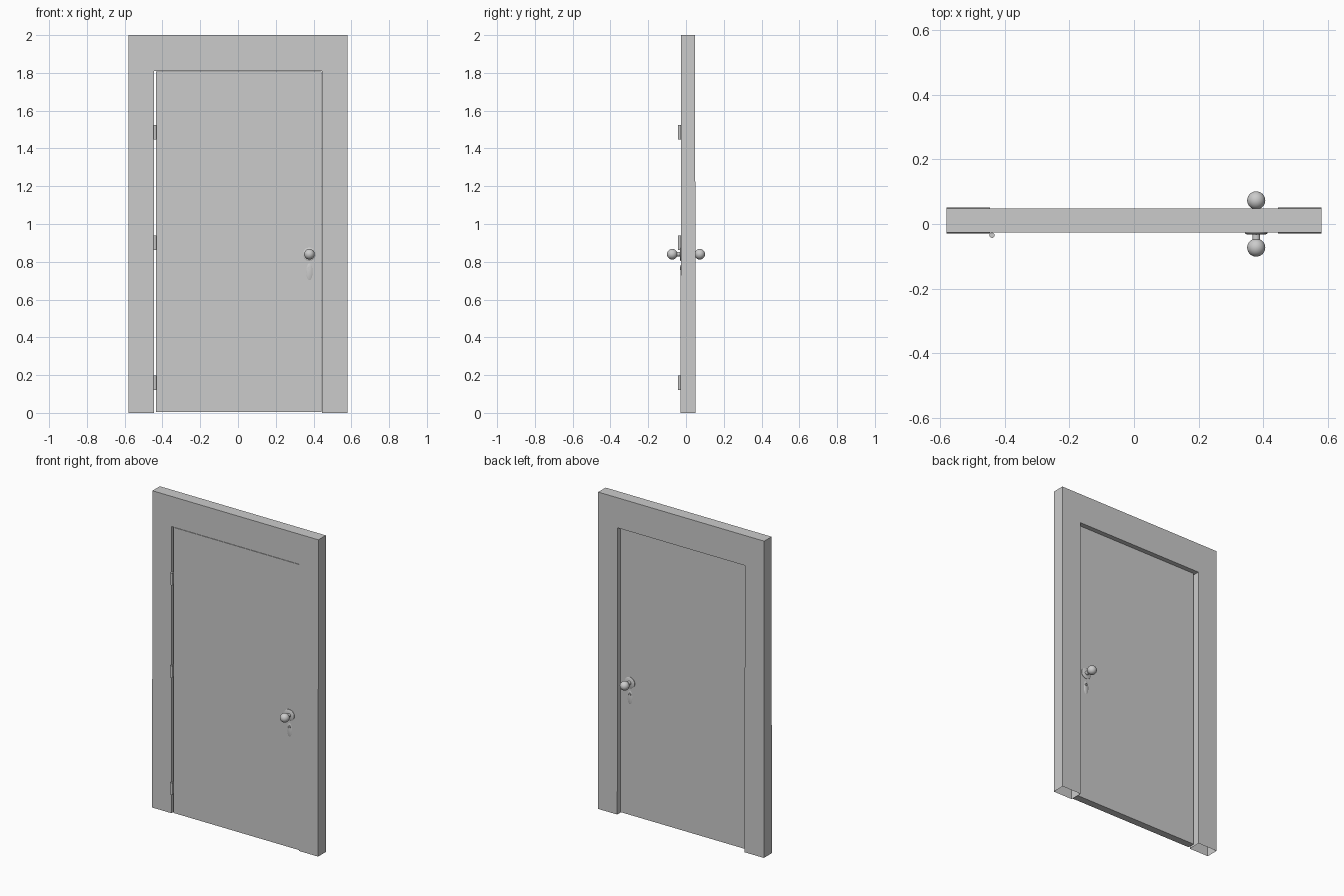
import bpy, bmesh, math
from mathutils import Matrix, Vector

if "Cube" in bpy.data.objects:
    bpy.data.objects.remove(bpy.data.objects["Cube"])

W, IN, TOP, HEAD = 0.58, 0.445, 2.0, 1.81      # frame half width, opening, heights
KX, KZ = 0.378, 0.84                           # knob position


def finish(name, bm, smooth=False):
    bmesh.ops.recalc_face_normals(bm, faces=bm.faces)
    me = bpy.data.meshes.new(name)
    bm.to_mesh(me)
    bm.free()
    ob = bpy.data.objects.new(name, me)
    bpy.context.collection.objects.link(ob)
    if smooth:
        bpy.context.view_layer.objects.active = ob
        ob.select_set(True)
        bpy.ops.object.shade_smooth_by_angle(angle=math.radians(35))
        ob.select_set(False)
    return ob


def box(name, x0, x1, y0, y1, z0, z1):
    bm = bmesh.new()
    bmesh.ops.create_cube(bm, size=1)
    for v in bm.verts:
        v.co = Vector(((x0 + x1) / 2 + v.co.x * (x1 - x0),
                       (y0 + y1) / 2 + v.co.y * (y1 - y0),
                       (z0 + z1) / 2 + v.co.z * (z1 - z0)))
    return finish(name, bm)


def lathe(name, profile, origin, side, steps=32, stretch=1.0):
    """Spin (radius, distance) points around the y axis; side = -1 front, 1 back."""
    bm = bmesh.new()
    vs = [bm.verts.new((r, 0, d)) for r, d in profile]
    es = [bm.edges.new(p) for p in zip(vs, vs[1:])]
    bmesh.ops.spin(bm, geom=vs + es, cent=(0, 0, 0), axis=(0, 0, 1),
                   angle=2 * math.pi, steps=steps, use_merge=True)
    bmesh.ops.remove_doubles(bm, verts=bm.verts, dist=1e-5)
    for v in bm.verts:
        x, y, d = v.co
        v.co = Vector(origin) + Vector((x, side * d, y * stretch))
    return finish(name, bm, True)


# Frame: hollow surround, legs flare slightly and are open at the bottom
bm = bmesh.new()
outline = [(-W, 0), (-W, HEAD), (-W, TOP), (W, TOP), (W, HEAD), (W, 0),
           (IN, 0), (IN, HEAD), (-IN, HEAD), (-IN, 0)]
front = [bm.verts.new((x, -0.029 if z == 0 else -0.026, z)) for x, z in outline]
back = [bm.verts.new((x, 0.051 if z == 0 else 0.048, z)) for x, z in outline]
for s in (front, back):
    for ids in ((0, 1, 8, 9), (1, 2, 3, 4, 7, 8), (4, 5, 6, 7)):
        bm.faces.new([s[i] for i in ids])
for i in range(10):
    if i not in (5, 9):
        j = (i + 1) % 10
        bm.faces.new((front[i], front[j], back[j], back[i]))
finish("door_frame", bm)

# Door leaf, flush at the front and recessed at the back
DF, DB = -0.026, 0.02
box("door_leaf", -0.433, 0.443, DF, DB, 0.004, 1.808)

# Hinges: pin barrel with a leaf reaching into the gap
for i, z in enumerate((0.16, 0.90, 1.485)):
    bm = bmesh.new()
    bmesh.ops.create_cone(bm, cap_ends=True, segments=16, radius1=0.008, radius2=0.008,
                          depth=0.076, matrix=Matrix.Translation((-0.439, -0.035, z)))
    finish(f"hinge_pin_{i}", bm, True)
    box(f"hinge_leaf_{i}", -0.441, -0.437, -0.033, 0.0, z - 0.036, z + 0.036)

# Knobs, stems, roses and keyhole plates on both sides
arc = [math.radians(-90 + 180 * i / 16) for i in range(17)]
ball = [(max(0, 0.028 * math.cos(a)), 0.028 * math.sin(a)) for a in arc]
for label, side, face in (("front", -1, DF), ("back", 1, DB)):
    lathe(f"knob_{label}", ball, (KX, side * 0.073, KZ), side)
    reach = 0.055 - abs(face)
    lathe(f"knob_stem_{label}", [(0.012, 0), (0.012, reach)], (KX, face, KZ), side)
    lathe(f"knob_rose_{label}", [(0.035, 0), (0.035, 0.003), (0.03, 0.006), (0, 0.006)],
          (KX, face, KZ), side)
    lathe(f"keyhole_plate_{label}", [(0.017, 0), (0.014, 0.002), (0, 0.003)],
          (KX, face, 0.747), side, 24, 2.6)
    lathe(f"keyhole_ring_{label}", [(0.009, 0), (0.009, 0.005), (0.006, 0.005), (0.006, 0.001)],
          (KX, face, 0.765), side, 16)
